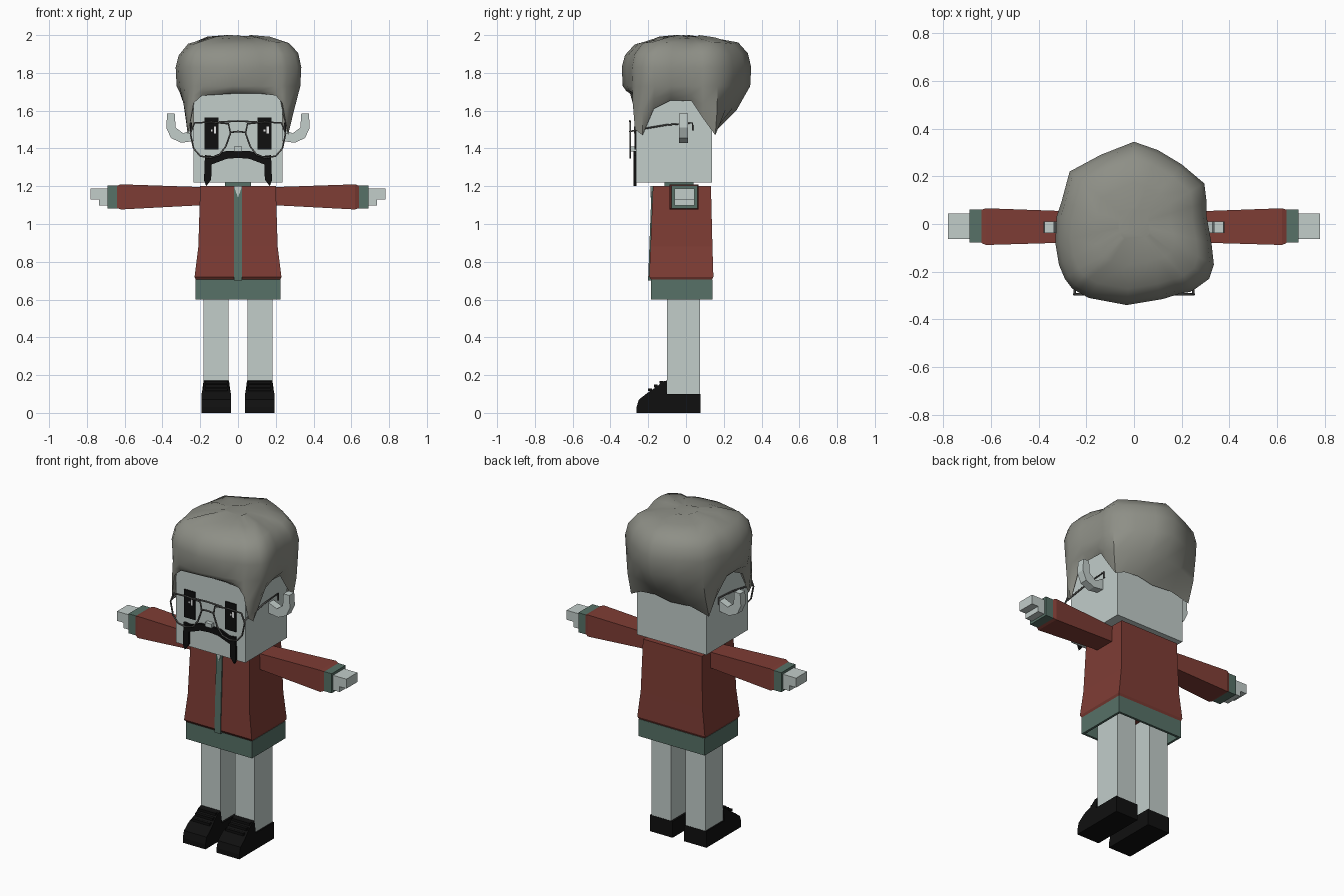
import bpy, bmesh, math, random
from mathutils import Vector

random.seed(4)
cube = bpy.data.objects.get("Cube")
if cube:
    bpy.data.objects.remove(cube, do_unlink=True)


def material(name, r, g, b):
    m = bpy.data.materials.new(name)
    m.use_nodes = True
    m.diffuse_color = (r, g, b, 1)
    m.node_tree.nodes["Principled BSDF"].inputs["Base Color"].default_value = (r, g, b, 1)
    return m


skin = material("pale skin", .54, .61, .59)
red = material("jacket red", .21, .046, .035)
green = material("trim green", .095, .165, .135)
black = material("black", .005, .005, .005)
hair_grey = material("hair grey", .27, .275, .24)
wire = material("wire grey", .1, .1, .095)
white = material("eye white", .85, .85, .85)


def finish(name, bm, mat):
    bmesh.ops.recalc_face_normals(bm, faces=bm.faces)
    mesh = bpy.data.meshes.new(name)
    bm.to_mesh(mesh)
    bm.free()
    mesh.materials.append(mat)
    ob = bpy.data.objects.new(name, mesh)
    bpy.context.collection.objects.link(ob)
    return ob


def loft(name, rings, mat):
    """Skin equal-length rings of points and cap both ends."""
    bm = bmesh.new()
    rows = [[bm.verts.new(p) for p in ring] for ring in rings]
    n = len(rows[0])
    for a, b in zip(rows, rows[1:]):
        for i in range(n):
            j = (i + 1) % n
            bm.faces.new((a[i], a[j], b[j], b[i]))
    bm.faces.new(rows[0])
    bm.faces.new(rows[-1])
    return finish(name, bm, mat)


def rect_z(z, x0, x1, y0, y1):
    return [(x0, y0, z), (x1, y0, z), (x1, y1, z), (x0, y1, z)]


def rect_x(x, y0, y1, z0, z1):
    return [(x, y0, z0), (x, y1, z0), (x, y1, z1), (x, y0, z1)]


def box(name, x0, x1, y0, y1, z0, z1, mat):
    return loft(name, [rect_z(z, x0, x1, y0, y1) for z in (z0, z1)], mat)


def front_prism(name, outline, y0, y1, mat):
    return loft(name, [[(x, y, z) for x, z in outline] for y in (y0, y1)], mat)


def side_prism(name, outline, x0, x1, mat):
    return loft(name, [[(x, y, z) for y, z in outline] for x in (x0, x1)], mat)


def tube(name, points, closed=False):
    cu = bpy.data.curves.new(name, "CURVE")
    cu.dimensions = "3D"
    cu.bevel_depth = .005
    cu.bevel_resolution = 1
    sp = cu.splines.new("POLY")
    sp.points.add(len(points) - 1)
    for p, co in zip(sp.points, points):
        p.co = (*co, 1)
    sp.use_cyclic_u = closed
    cu.materials.append(wire)
    ob = bpy.data.objects.new(name, cu)
    bpy.context.collection.objects.link(ob)
    bpy.ops.object.select_all(action="DESELECT")
    ob.select_set(True)
    bpy.context.view_layer.objects.active = ob
    bpy.ops.object.convert(target="MESH")


# Jacket body, hem, zip and collar
loft("jacket", [rect_z(.7, -.22, .22, -.18, .135), rect_z(.72, -.23, .23, -.195, .145),
                rect_z(.88, -.21, .21, -.188, .14), rect_z(1.2, -.2, .2, -.175, .132)], red)
hem = box("jacket_hem", -.225, .225, -.185, .14, .6, .705, green)
bm = bmesh.new()
bm.from_mesh(hem.data)
bmesh.ops.delete(bm, geom=[f for f in bm.faces if abs(f.normal.z) > .9], context="FACES_ONLY")
bm.to_mesh(hem.data)
bm.free()
hem.modifiers.new("wall", "SOLIDIFY").thickness = .02
side_prism("zip_strip", [(-.17, .7), (-.2, .7), (-.2, .72), (-.194, .88), (-.182, 1.2), (-.17, 1.2)],
           -.02, .02, green)
box("collar", -.068, .068, -.115, .04, 1.19, 1.22, green)
box("neck", -.05, .05, -.1, .03, 1.19, 1.23, skin)
front_prism("neck_opening", [(0, 1.14), (.022, 1.2), (-.022, 1.2)], -.187, -.178, skin)

# Head and face
box("head", -.235, .235, -.265, .138, 1.22, 1.8, skin)
box("nose", -.022, .022, -.29, -.26, 1.385, 1.41, skin)
half = [(0, 1.388), (.07, 1.385), (.13, 1.36), (.175, 1.365), (.18, 1.23), (.168, 1.2),
        (.142, 1.235), (.14, 1.315), (.06, 1.345), (0, 1.35)]
front_prism("moustache", half + [(-x, z) for x, z in half[-2:0:-1]], -.279, -.262, black)

for s, side in ((1, "left"), (-1, "right")):
    def mirrored(rings):
        return [[(s * x, y, z) for x, y, z in ring] for ring in rings]

    # Eye plates with highlights
    c = s * .14
    box(side + "_eye", c - .037, c + .037, -.272, -.264, 1.395, 1.565, black)
    box(side + "_eye_highlight", c + .012, c + .024, -.274, -.27, 1.48, 1.515, white)
    box(side + "_eye_glint", c - .004, c + .006, -.274, -.27, 1.49, 1.5, white)

    # Hooked ear
    ear = [(.23, 1.44), (.3, 1.43), (.355, 1.455), (.38, 1.51), (.375, 1.585), (.335, 1.585),
           (.33, 1.51), (.29, 1.48), (.23, 1.505)]
    front_prism(side + "_ear", [(s * x, z) for x, z in ear], -.038, .01, skin)

    # Spectacle lens rim and temple
    rim = [(.05, 1.53), (.14, 1.54), (.23, 1.535), (.252, 1.48), (.235, 1.4), (.2, 1.36), (.15, 1.35),
           (.1, 1.365), (.065, 1.41), (.04, 1.48)]
    tube(side + "_lens_rim", [(s * x, -.295, z) for x, z in rim], True)
    tube(side + "_temple", [(s * .248, y, z) for y, z in
                            ((-.295, 1.49), (-.25, 1.5), (-.1, 1.525), (.035, 1.535), (.035, 1.495))])

    # Sleeve, cuff and hand
    loft(side + "_sleeve", mirrored([rect_x(.18, -.075, .05, 1.1, 1.195),
                                     rect_x(.62, -.088, .066, 1.077, 1.21),
                                     rect_x(.64, -.08, .06, 1.085, 1.203)]), red)
    loft(side + "_cuff", mirrored([rect_x(x, -.077, .06, 1.083, 1.203) for x in (.635, .69)]), green)
    loft(side + "_palm", mirrored([rect_x(x, -.062, .045, 1.097, 1.188) for x in (.68, .735)]), skin)
    loft(side + "_fingers", mirrored([rect_x(x, -.062, .045, 1.13, 1.188) for x in (.735, .78)]), skin)

    # Leg and shoe
    xs = sorted((s * .05, s * .183))
    box(side + "_leg", *xs, -.1, .074, .08, .71, skin)
    sole = [(.076, 0), (.076, .1), (-.1, .1), (-.1, .172), (-.125, .165), (-.16, .135), (-.205, .105),
            (-.25, .07), (-.262, .03), (-.262, 0)]
    shoe = side_prism(side + "_shoe", sole, s * .038, s * .192, black)
    for v in shoe.data.vertices:
        if v.co.z > .13:
            v.co.x = s * .115 + (v.co.x - s * .115) * .87
    for i in range(3):
        y, z = -.13 - i * .03, .155 - i * .02
        box(side + "_lace", s * .115 - .06, s * .115 + .06, y - .01, y + .01, z, z + .015, black)

# Spectacle bridges
for name, w, z in (("upper_bridge", .1, 1.54), ("lower_bridge", .04, 1.485)):
    tube(name, [(-w, -.295, z), (0, -.297, z + .005), (w, -.295, z)])

# Hair: outline with the height of its lower edge at each point
outline = [(-.03, -.34, 1.69), (.12, -.315, 1.69), (.2, -.29, 1.68), (.235, -.285, 1.64), (.26, -.27, 1.5),
           (.315, -.23, 1.47), (.335, -.17, 1.61), (.325, -.08, 1.655), (.305, .03, 1.65),
           (.305, .09, 1.56), (.295, .17, 1.47), (.2, .25, 1.5), (.1, .31, 1.51), (0, .345, 1.49),
           (-.14, .29, 1.5), (-.27, .22, 1.47), (-.305, .09, 1.56), (-.325, .03, 1.65),
           (-.33, -.08, 1.655), (-.315, -.17, 1.61), (-.29, -.23, 1.47), (-.26, -.27, 1.5),
           (-.235, -.285, 1.64), (-.19, -.31, 1.68)]


def clamp(v, lo, hi):
    return max(lo, min(hi, v))


rings = [[], [], []]
for x, y, z in outline:
    hx, hy = clamp(x, -.265, .265), clamp(y, -.282, .155)
    rings[0].append((hx * .8, hy * .8, 1.74))
    rings[1].append((hx, hy, z))
    rings[2].append((hx + (x - hx) * .6, hy + (y - hy) * .6, z * .5 + .86))
for k, z in ((.985, 1.73), (1, 1.83), (.95, 1.9), (.8, 1.955), (.5, 1.985), (.2, 1.997)):
    wobble = 0 if k > .96 else .007
    rings.append([(x * k, y * k, min(2, z + random.uniform(-wobble, wobble))) for x, y, _ in outline])
hair = loft("hair", rings, hair_grey)
bpy.ops.object.select_all(action="DESELECT")
hair.select_set(True)
bpy.context.view_layer.objects.active = hair
bpy.ops.object.shade_smooth_by_angle(angle=math.radians(50))
